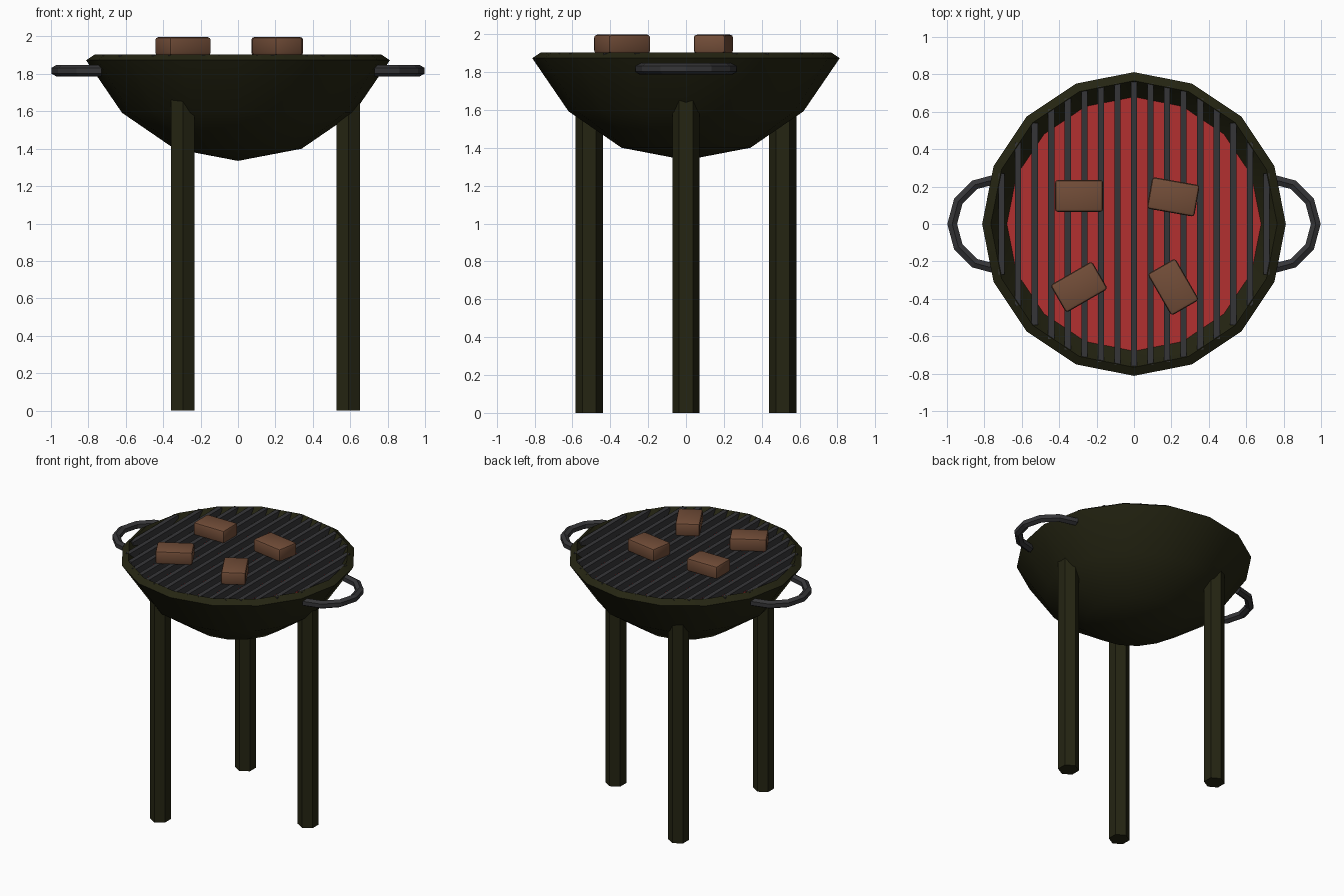
import bpy, bmesh
from math import cos, sin, pi, radians, sqrt

if "Cube" in bpy.data.objects:
    bpy.data.objects.remove(bpy.data.objects["Cube"])


def material(name, rgb):
    m = bpy.data.materials.new(name)
    m.use_nodes = True
    m.diffuse_color = (*rgb, 1)
    bsdf = m.node_tree.nodes["Principled BSDF"]
    bsdf.inputs["Base Color"].default_value = (*rgb, 1)
    bsdf.inputs["Roughness"].default_value = 0.8
    return m


olive = material("dark_olive", (0.018, 0.018, 0.006))
iron = material("dark_iron", (0.036, 0.036, 0.039))
ember = material("ember_red", (0.45, 0.03, 0.03))
meat = material("cooked_brown", (0.17, 0.075, 0.04))


def make(name, bm, mat, smooth=False):
    bmesh.ops.recalc_face_normals(bm, faces=bm.faces)
    mesh = bpy.data.meshes.new(name)
    bm.to_mesh(mesh)
    bm.free()
    mesh.materials.append(mat)
    mesh.polygons.foreach_set("use_smooth", [smooth] * len(mesh.polygons))
    if smooth:
        mesh.set_sharp_from_angle(angle=radians(30))
    obj = bpy.data.objects.new(name, mesh)
    bpy.context.collection.objects.link(obj)
    return obj


def bridge(bm, a, b, closed=True):
    n = len(a)
    for i in range(n if closed else n - 1):
        j = (i + 1) % n
        bm.faces.new((a[i], a[j], b[j], b[i]))


def box(bm, size):
    verts = bmesh.ops.create_cube(bm, size=1)["verts"]
    bmesh.ops.scale(bm, vec=size, verts=verts)
    return verts


# Bowl: thick-walled lathe with a bevelled-looking rim
SIDES = 16
profile = [(0.34, 1.40), (0.62, 1.592), (0.812, 1.873),
           (0.766, 1.904), (0.585, 1.637), (0.32, 1.455)]
bm = bmesh.new()
rings = [[bm.verts.new((r * cos(2 * pi * i / SIDES), r * sin(2 * pi * i / SIDES), z))
          for i in range(SIDES)] for r, z in profile]
for a, b in zip(rings, rings[1:]):
    bridge(bm, a, b)
for ring, z in ((rings[0], 1.335), (rings[-1], 1.39)):
    pole = bm.verts.new((0, 0, z))
    for i in range(SIDES):
        bm.faces.new((ring[i], ring[(i + 1) % SIDES], pole))
make("bowl", bm, olive, smooth=True)

# Glowing coal bed
bm = bmesh.new()
bmesh.ops.create_circle(bm, cap_ends=True, segments=SIDES, radius=0.683)
bmesh.ops.translate(bm, vec=(0, 0, 1.777), verts=bm.verts)
coals = make("coal_bed", bm, ember)
if coals.data.polygons[0].normal.z < 0:
    coals.data.flip_normals()

# Grate bars, each as long as the bowl allows
bm = bmesh.new()
for i in range(-8, 9):
    x = i * 0.0885
    bar = box(bm, (0.033, 2 * sqrt(0.758 ** 2 - x * x), 0.045))
    bmesh.ops.translate(bm, vec=(x, 0, 1.878), verts=bar)
make("grate", bm, iron)

# Three hexagonal legs
for k, name in enumerate(("left_leg", "back_right_leg", "front_right_leg")):
    bm = bmesh.new()
    top, bottom = ([bm.verts.new((0.59 * cos(k * 2 * pi / 3) + 0.0725 * sin(i * pi / 3),
                                  0.59 * sin(k * 2 * pi / 3) + 0.0725 * cos(i * pi / 3), z))
                    for i in range(6)] for z in (1.66, 0))
    bridge(bm, top, bottom)
    bm.faces.new(top)
    bm.faces.new(bottom)
    make(name, bm, olive)

# Half-ring handles with a hexagonal section
for side, name in ((1, "left_handle"), (-1, "right_handle")):
    bm = bmesh.new()
    sections = []
    for step in range(-3, 4):
        a = step * pi / 6
        ring = []
        for i in range(6):
            r = 0.242 + 0.03 * sin(i * pi / 3)
            ring.append(bm.verts.new((side * (0.73 + r * cos(a)), r * sin(a),
                                      1.817 + 0.03 * cos(i * pi / 3))))
        sections.append(ring)
    for a, b in zip(sections, sections[1:]):
        bridge(bm, a, b)
    bm.faces.new(sections[0])
    bm.faces.new(sections[-1])
    make(name, bm, iron)

# Meat pieces with softened edges
pieces = [(-0.294, 0.15, 0), (0.21, 0.145, -10), (-0.294, -0.337, 30), (0.21, -0.337, -60)]
for n, (x, y, turn) in enumerate(pieces, 1):
    bm = bmesh.new()
    box(bm, (0.257, 0.171, 0.098))
    bmesh.ops.bevel(bm, geom=bm.edges[:], offset=0.016, segments=2,
                    profile=0.5, affect='EDGES')
    piece = make(f"meat_piece_{n}", bm, meat, smooth=True)
    piece.location = (x, y, 1.948)
    piece.rotation_euler.z = radians(turn)
